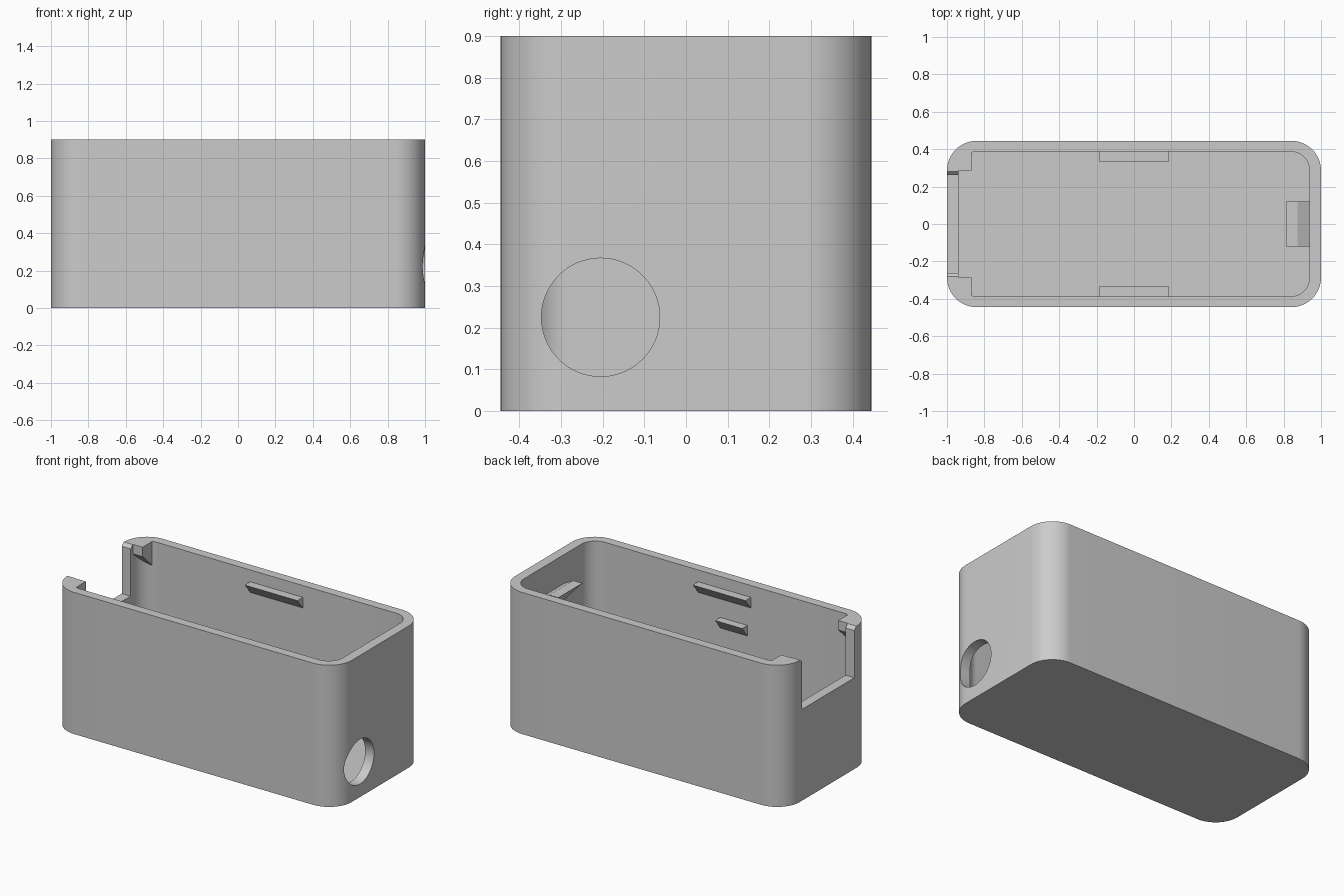
import bpy, bmesh, math
from mathutils import Vector

cube = bpy.data.objects.get("Cube")
if cube:
    bpy.data.objects.remove(cube, do_unlink=True)

grey = bpy.data.materials.new("light_grey")
grey.use_nodes = True
colour = (0.6, 0.6, 0.6, 1)
grey.diffuse_color = colour
grey.node_tree.nodes["Principled BSDF"].inputs["Base Color"].default_value = colour


def extrude(name, points, offset):
    """Extrude a flat polygon of 3D points along offset."""
    bm = bmesh.new()
    face = bm.faces.new([bm.verts.new(p) for p in points])
    out = bmesh.ops.extrude_face_region(bm, geom=[face])
    moved = [g for g in out["geom"] if isinstance(g, bmesh.types.BMVert)]
    bmesh.ops.translate(bm, verts=moved, vec=Vector(offset))
    bmesh.ops.recalc_face_normals(bm, faces=bm.faces)
    mesh = bpy.data.meshes.new(name)
    bm.to_mesh(mesh)
    bm.free()
    obj = bpy.data.objects.new(name, mesh)
    bpy.context.collection.objects.link(obj)
    mesh.materials.append(grey)
    return obj


def rounded_box(name, hx, hy, r, z0, z1, steps=16):
    points = []
    for i, (sx, sy) in enumerate([(1, 1), (-1, 1), (-1, -1), (1, -1)]):
        for k in range(steps + 1):
            a = (i + k / steps) * math.pi / 2
            points.append((sx * (hx - r) + r * math.cos(a),
                           sy * (hy - r) + r * math.sin(a), z0))
    return extrude(name, points, (0, 0, z1 - z0))


def along_x(name, profile, x0, x1):
    return extrude(name, [(x0, y, z) for y, z in profile], (x1 - x0, 0, 0))


def cut(target, cutter):
    mod = target.modifiers.new(cutter.name, "BOOLEAN")
    mod.operation = "DIFFERENCE"
    mod.solver = "EXACT"
    mod.object = cutter
    bpy.context.view_layer.objects.active = target
    bpy.ops.object.modifier_apply(modifier=mod.name)
    bpy.data.objects.remove(cutter, do_unlink=True)


TOP, IN_X, IN_Y = 0.9, 0.938, 0.387

# Open box with rounded corners
case = rounded_box("case", 1, 0.445, 0.16, 0, TOP)
cut(case, rounded_box("cavity", IN_X, IN_Y, 0.1, 0.06, 1.1))

# Open slot in the end wall, chamfered at the top
slot = [(-0.262, 0.58), (0.262, 0.58), (0.262, 0.88), (0.282, TOP),
        (0.282, 1.1), (-0.282, 1.1), (-0.282, TOP), (-0.262, 0.88)]
cut(case, along_x("slot", slot, -1.1, -IN_X + 0.001))

# Round cable hole in the other end wall
circle = [(0.85, -0.205 + 0.142 * math.cos(a), 0.225 + 0.142 * math.sin(a))
          for a in (2 * math.pi * k / 64 for k in range(64))]
cut(case, extrude("cable_hole", circle, (0.3, 0, 0)))

bpy.ops.object.select_all(action="DESELECT")
case.select_set(True)
bpy.context.view_layer.objects.active = case
bpy.ops.object.shade_smooth_by_angle(angle=math.radians(30))

WALL = IN_Y + 0.01
for side, s in (("back", 1), ("front", -1)):
    # Snap ridges on the long walls
    ridge = [(s * WALL, 0.825), (s * 0.332, 0.825), (s * WALL, 0.745)]
    along_x(side + "_snap_ridge", ridge, -0.185, 0.185)
    # Corner gussets beside the slot, with sloped undersides
    gusset = [(s * 0.285, TOP), (s * 0.4, TOP), (s * 0.4, 0.73), (s * 0.285, 0.84)]
    along_x(side + "_corner_gusset", gusset, -0.95, -0.87)

# Small lower ridge on the front wall
lower = [(-WALL, 0.64), (-0.335, 0.64), (-WALL, 0.56)]
along_x("lower_ridge", lower, -0.16, 0.03)

# Hook on the inside of the end wall
hook = [(0.95, 0.71), (0.875, 0.75), (0.812, 0.75), (0.95, 0.6)]
extrude("end_hook", [(x, -0.12, z) for x, z in hook], (0, 0.24, 0))
